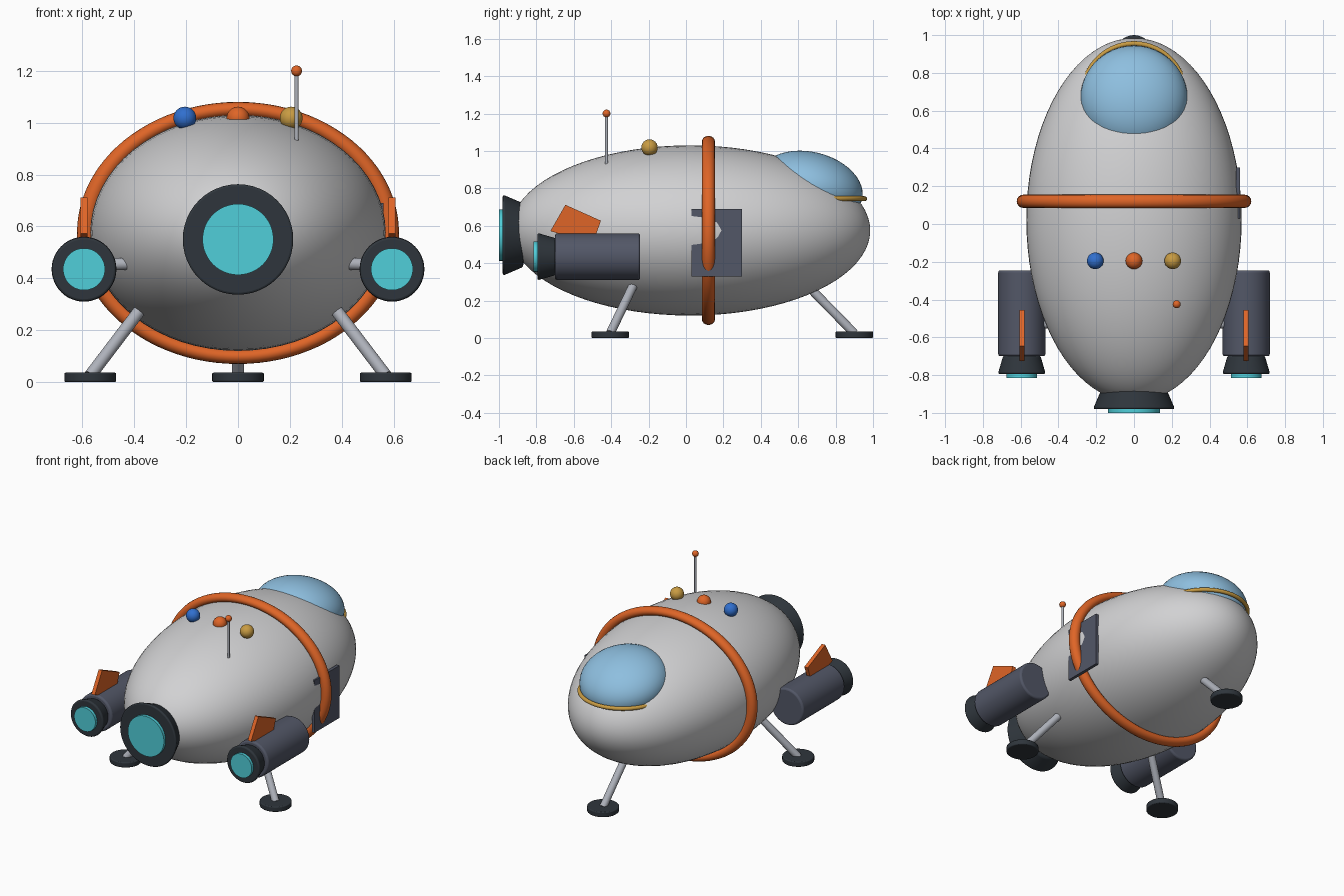
import bpy, bmesh
from math import radians, pi
from mathutils import Vector, Matrix

cube = bpy.data.objects.get("Cube")
if cube:
    bpy.data.objects.remove(cube, do_unlink=True)


def material(name, r, g, b):
    m = bpy.data.materials.new(name)
    m.use_nodes = True
    m.diffuse_color = (r, g, b, 1)
    bsdf = next(n for n in m.node_tree.nodes if n.type == 'BSDF_PRINCIPLED')
    bsdf.inputs["Base Color"].default_value = (r, g, b, 1)
    bsdf.inputs["Roughness"].default_value = 0.5
    return m


HULL = material("hull grey", .64, .64, .65)
ORANGE = material("orange", .74, .13, .02)
DARK = material("charcoal", .028, .036, .045)
CYAN = material("glow cyan", .08, .62, .70)
SLATE = material("slate", .085, .095, .135)
GOLD = material("gold", .58, .33, .055)
BLUE = material("blue", .03, .16, .62)
METAL = material("strut metal", .42, .44, .49)
GLASS = material("canopy blue", .27, .52, .74)


def finish(name, mat, smooth=40):
    """Name, colour and shade the active object."""
    ob = bpy.context.object
    ob.name = name
    ob.data.materials.append(mat)
    if smooth:
        bpy.ops.object.shade_smooth_by_angle(angle=radians(smooth))
    return ob


def ball(name, mat, loc, size, tilt=0, segments=32):
    bpy.ops.mesh.primitive_uv_sphere_add(segments=segments, ring_count=segments // 2,
                                         location=loc, rotation=(tilt, 0, 0))
    bpy.context.object.scale = size
    return finish(name, mat)


def rod(name, mat, start, end, r1, r2=None, bevel=0, sides=32):
    """Cylinder or cone frustum between two points."""
    start, end = Vector(start), Vector(end)
    axis = end - start
    bpy.ops.mesh.primitive_cone_add(vertices=sides, radius1=r1, radius2=r1 if r2 is None else r2,
                                    depth=axis.length, location=(start + end) / 2)
    ob = bpy.context.object
    ob.rotation_euler = axis.to_track_quat('Z', 'Y').to_euler()
    if bevel:
        mod = ob.modifiers.new("soft edge", 'BEVEL')
        mod.width = bevel
        mod.segments = 3
        mod.limit_method = 'ANGLE'
        mod.angle_limit = radians(40)
    return finish(name, mat)


def torus(name, mat, loc, major, minor, rot=(0, 0, 0), scale=(1, 1, 1)):
    bpy.ops.mesh.primitive_torus_add(location=loc, rotation=rot, major_radius=major,
                                     minor_radius=minor, major_segments=96, minor_segments=16)
    bpy.context.object.scale = scale
    return finish(name, mat, 60)


def slab(name, mat, outline, x, thickness):
    """Outline in the y-z plane, extruded along x."""
    bm = bmesh.new()
    face = bm.faces.new([bm.verts.new((x - thickness / 2, y, z)) for y, z in outline])
    out = bmesh.ops.extrude_face_region(bm, geom=[face])
    verts = [g for g in out["geom"] if isinstance(g, bmesh.types.BMVert)]
    bmesh.ops.translate(bm, verts=verts, vec=(thickness, 0, 0))
    bmesh.ops.recalc_face_normals(bm, faces=bm.faces)
    me = bpy.data.meshes.new(name)
    bm.to_mesh(me)
    bm.free()
    ob = bpy.data.objects.new(name, me)
    me.materials.append(mat)
    bpy.context.collection.objects.link(ob)
    return ob


def engine(name, x, y, z, radius, neck, glow, length):
    """Flared nozzle with a glowing disc, opening towards -y from y."""
    rod(name + "_nozzle", DARK, (x, y, z), (x, y - length, z), neck, radius, .012, 48)
    rod(name + "_glow", CYAN, (x, y - length + .03, z), (x, y - length - .02, z), glow, sides=48)
    bpy.ops.object.shade_smooth()


# Hull: poles point along its length
bpy.ops.mesh.primitive_uv_sphere_add(segments=64, ring_count=40, location=(0, .022, .575),
                                     rotation=(pi / 2, 0, 0))
bpy.context.object.scale = (.57, .455, .963)
finish("hull", HULL)

# Belt ring around the hull
torus("belt_ring", ORANGE, (0, .12, .575), .586, .035, (pi / 2, 0, 0), (1, .814, 1))

# Canopy and its trim
ball("canopy", GLASS, (0, .667, .81), (.283, .283, .184), radians(-14.5), 48)
torus("canopy_trim", GOLD, (0, .685, .745), .27, .013)

# Roof lamps
for name, mat, x in (("blue", BLUE, -.205), ("orange", ORANGE, 0), ("gold", GOLD, .205)):
    ball(name + "_lamp", mat, (x, -.195, 1.018), (.044,) * 3)

# Antenna
rod("antenna_rod", METAL, (.226, -.425, .92), (.226, -.425, 1.2), .008, sides=16)
ball("antenna_tip", ORANGE, (.226, -.425, 1.2), (.021,) * 3, segments=24)

# Hatch panel on one side
slab("side_panel", SLATE, [(.03, .33), (.3, .33), (.3, .69), (.03, .69)], .551, .02)

# Main engine
engine("main", 0, -.87, .55, .217, .17, .137, .11)


def foot_and_leg(name, top, foot):
    x, y = foot
    rod(name + "_leg", METAL, top, (x, y, .025), .024, sides=24)
    rod(name + "_foot", DARK, (x, y, 0), (x, y, .036), .1, bevel=.006)


# Side pods with fins, struts and rear legs
for side, s in (("left", 1), ("right", -1)):
    x = s * .594
    rod(side + "_pod", SLATE, (x, -.7, .435), (x, -.245, .435), .125, bevel=.012, sides=48)
    engine(side + "_pod", x, -.695, .435, .127, .098, .081, .1)
    slab(side + "_fin", ORANGE,
         [(-.645, .712), (-.455, .627), (-.5, .5), (-.725, .572)], x, .026)
    rod(side + "_strut", METAL, (s * .38, -.53, .458), (s * .54, -.53, .452), .023, sides=24)
    foot_and_leg(side + "_rear", (s * .38, -.285, .275), (s * .57, -.405))

# Nose leg
foot_and_leg("nose", (0, .66, .27), (0, .9))
